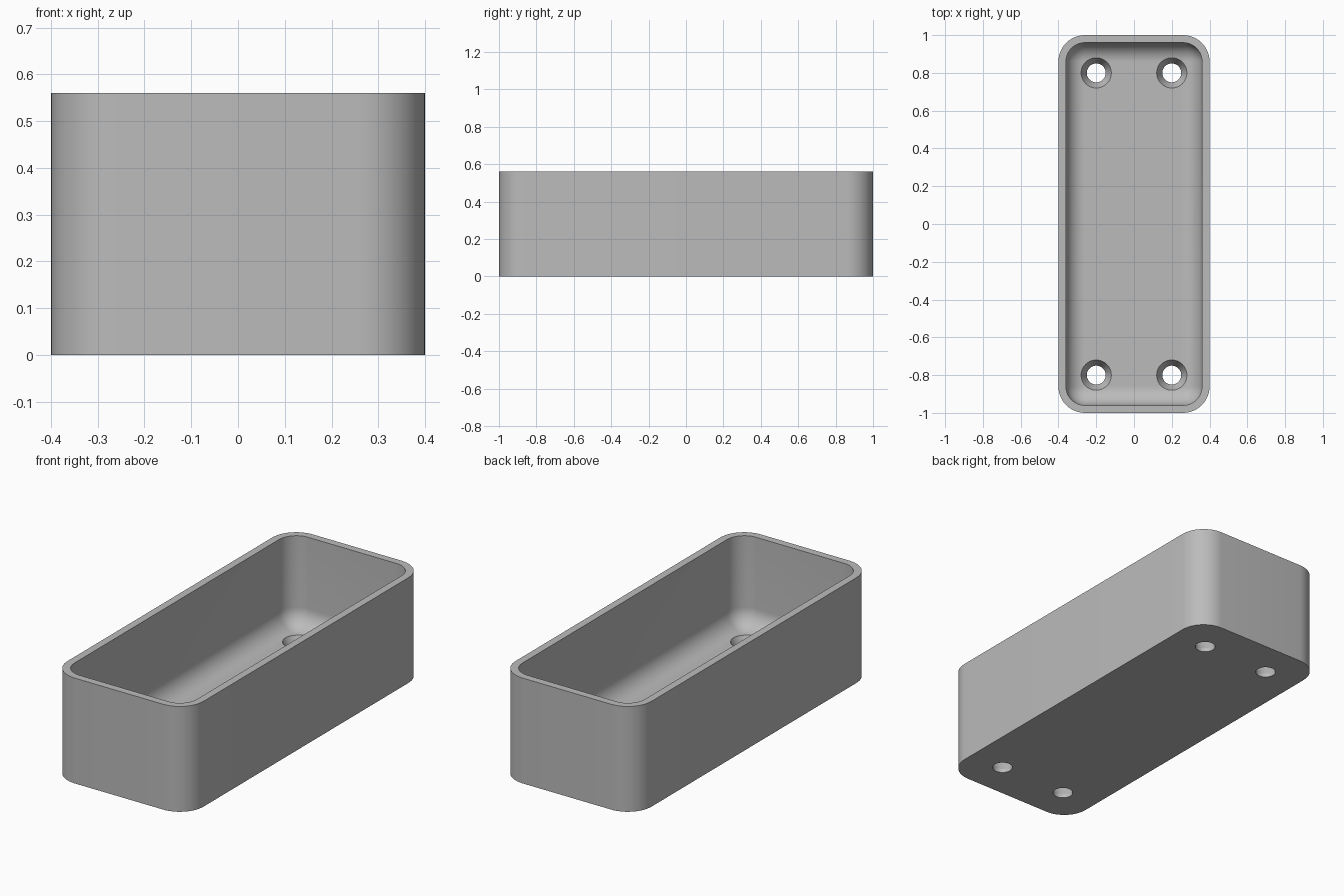
import bpy, bmesh, math

default = bpy.data.objects.get("Cube")
if default:
    bpy.data.objects.remove(default)

HALF_X, HALF_Y, HEIGHT = 0.4, 1.0, 0.56
WALL, FLOOR, CORNER = 0.04, 0.08, 0.14
FILLET = CORNER - WALL
STEPS = 12

grey = bpy.data.materials.new("plain_grey")
grey.use_nodes = True
colour = (0.5, 0.5, 0.5, 1)
grey.diffuse_color = colour
grey.node_tree.nodes["Principled BSDF"].inputs["Base Color"].default_value = colour


def rounded_loop(inset, z):
    """Rounded rectangle, shrunk by inset, at height z."""
    r = max(CORNER - inset, 0)
    cx, cy = HALF_X - inset - r, HALF_Y - inset - r
    points = []
    for quarter, (sx, sy) in enumerate([(1, 1), (-1, 1), (-1, -1), (1, -1)]):
        for i in range(STEPS + 1):
            a = (quarter + i / STEPS) * math.pi / 2
            points.append((sx * cx + r * math.cos(a), sy * cy + r * math.sin(a), z))
    return points


def circle_loop(x, y, r, z, n=48):
    turn = [2 * math.pi * i / n for i in range(n)]
    return [(x + r * math.cos(a), y + r * math.sin(a), z) for a in turn]


def skin(bm, loops):
    """Join successive loops with quads and cap both ends."""
    rings = [[bm.verts.new(p) for p in loop] for loop in loops]
    n = len(rings[0])
    for a, b in zip(rings, rings[1:]):
        for i in range(n):
            j = (i + 1) % n
            bm.faces.new((a[i], a[j], b[j], b[i]))
    bm.faces.new(rings[0][::-1])
    bm.faces.new(rings[-1])


def finish(bm, name):
    bmesh.ops.remove_doubles(bm, verts=bm.verts, dist=1e-4)
    bmesh.ops.recalc_face_normals(bm, faces=bm.faces)
    mesh = bpy.data.meshes.new(name)
    bm.to_mesh(mesh)
    bm.free()
    mesh.materials.append(grey)
    obj = bpy.data.objects.new(name, mesh)
    bpy.context.collection.objects.link(obj)
    return obj


# Open tray: outer wall, flat rim, inner wall, filleted floor
loops = [rounded_loop(0, 0), rounded_loop(0, HEIGHT), rounded_loop(WALL, HEIGHT)]
for i in range(STEPS + 1):
    a = i / STEPS * math.pi / 2
    loops.append(rounded_loop(WALL + FILLET * (1 - math.cos(a)),
                              FLOOR + FILLET * (1 - math.sin(a))))
bm = bmesh.new()
skin(bm, loops)
tray = finish(bm, "tray")

# Four countersunk screw holes
bm = bmesh.new()
for x in (-0.2, 0.2):
    for y in (-0.8, 0.8):
        profile = [(0.05, -0.05), (0.05, 0.02), (0.08, FLOOR), (0.08, FLOOR + 0.1)]
        skin(bm, [circle_loop(x, y, r, z) for r, z in profile])
cutter = finish(bm, "screw_hole_cutter")
cutter.hide_render = True

cut = tray.modifiers.new("screw_holes", "BOOLEAN")
cut.operation = "DIFFERENCE"
cut.solver = "EXACT"
cut.object = cutter
bpy.context.view_layer.objects.active = tray
tray.select_set(True)
bpy.ops.object.modifier_apply(modifier=cut.name)
bpy.data.objects.remove(cutter)

# Smooth rounded walls, crisp rim and hole edges
bpy.ops.object.shade_smooth_by_angle(angle=math.radians(25))
